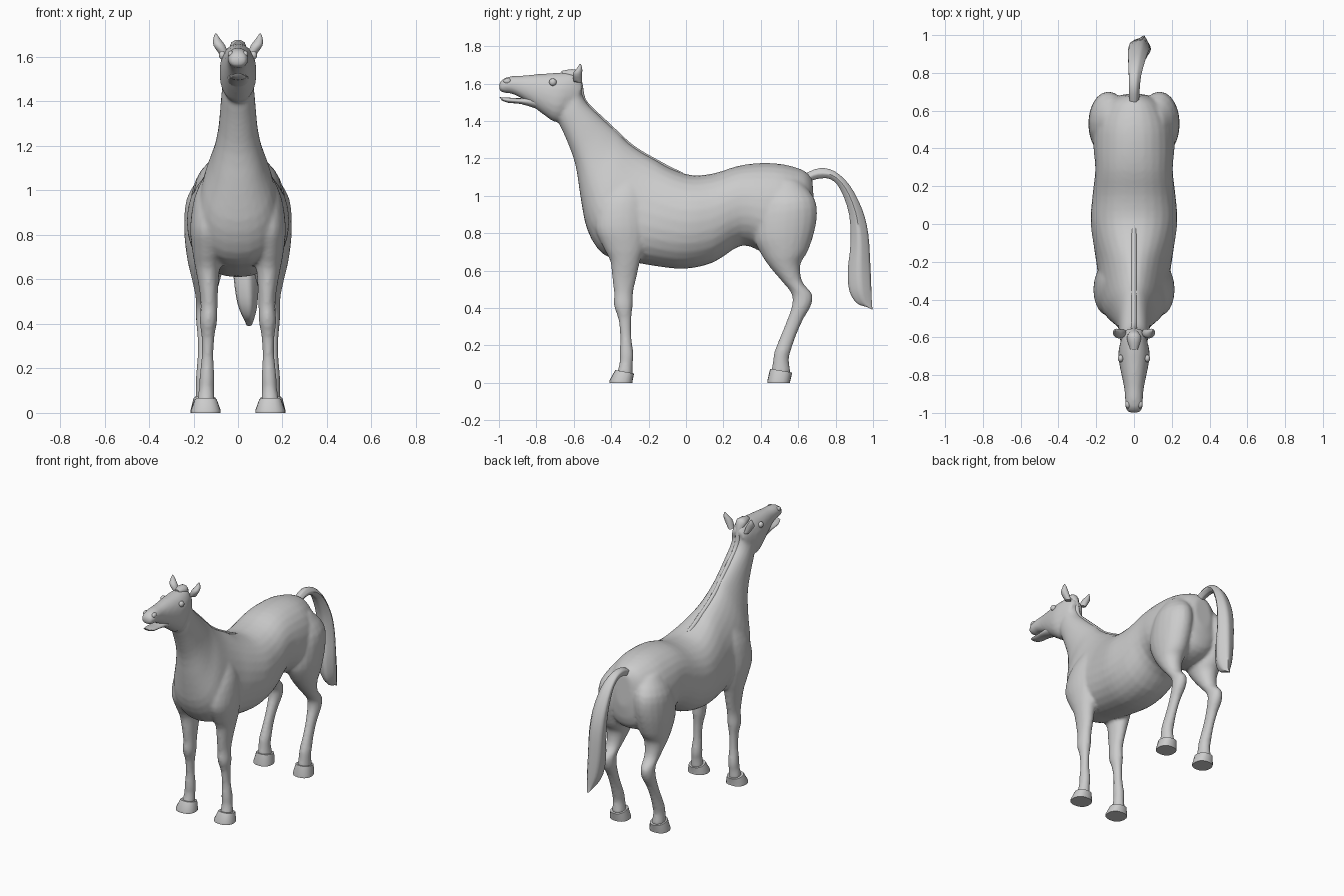
import bpy, bmesh, math
from mathutils import Vector


def catmull(p, q, r, s, t):
    return [0.5 * (2 * b + (c - a) * t + (2 * a - 5 * b + 4 * c - d) * t * t
                   + (3 * b - a - 3 * c + d) * t ** 3) for a, b, c, d in zip(p, q, r, s)]


# Ring = (edge A y, z, edge B y, z, centre x, half width, egg); rings are splined and skinned
def loft(bm, rings, sides=20, steps=3, flip=1, power=1.0, ridges=0.0):
    rings = [list(r) + [0] * (7 - len(r)) for r in rings]
    dense = []
    for i in range(len(rings) - 1):
        p, s = rings[max(i - 1, 0)], rings[min(i + 2, len(rings) - 1)]
        dense += [catmull(p, rings[i], rings[i + 1], s, k / steps) for k in range(steps)]
    dense.append(rings[-1])
    loops = []
    for ay, az, by, bz, x, w, egg in dense:
        loop = []
        for k in range(sides):
            t = 2 * math.pi * k / sides
            c, s = math.cos(t), math.sin(t)
            c = math.copysign(abs(c) ** power, c)
            s = math.copysign(abs(s) ** power, s)
            g = 1 + ridges * math.cos(5 * t)
            loop.append(bm.verts.new((flip * (x + g * w * c * (1 - egg * s)),
                                      (ay + by) / 2 + g * s * (ay - by) / 2,
                                      (az + bz) / 2 + g * s * (az - bz) / 2)))
        loops.append(loop)
    for a, b in zip(loops, loops[1:]):
        for k in range(sides):
            j = (k + 1) % sides
            bm.faces.new((a[k], a[j], b[j], b[k]))
    bm.faces.new(loops[0])
    bm.faces.new(loops[-1])


def finish(name, bm, angle=50):
    bmesh.ops.recalc_face_normals(bm, faces=bm.faces)
    me = bpy.data.meshes.new(name)
    bm.to_mesh(me)
    bm.free()
    ob = bpy.data.objects.new(name, me)
    bpy.context.collection.objects.link(ob)
    bpy.ops.object.select_all(action='DESELECT')
    bpy.context.view_layer.objects.active = ob
    ob.select_set(True)
    bpy.ops.object.shade_smooth_by_angle(angle=math.radians(angle))
    return ob


def part(name, rings, pair=False, **kw):
    bm = bmesh.new()
    for flip in ((1, -1) if pair else (1,)):
        loft(bm, rings, flip=flip, **kw)
    return finish(name, bm)


# Trunk and neck: topline point, underline point, width
trunk = [(.675, 1.09, .69, .88, 0, .06), (.63, 1.135, .665, .74, 0, .14),
         (.52, 1.168, .56, .68, 0, .205, .05), (.40, 1.175, .43, .69, 0, .215, .05),
         (.28, 1.16, .30, .735, 0, .205), (.15, 1.12, .15, .645, 0, .22),
         (.03, 1.11, 0, .61, 0, .23), (-.08, 1.145, -.15, .622, 0, .212, .08),
         (-.16, 1.19, -.30, .65, 0, .19, .18), (-.24, 1.235, -.44, .685, 0, .18, .28),
         (-.31, 1.285, -.525, .81, 0, .155, .3), (-.36, 1.335, -.562, .98, 0, .115, .25),
         (-.41, 1.38, -.59, 1.16, 0, .09, .15), (-.48, 1.445, -.635, 1.29, 0, .08, .05),
         (-.54, 1.51, -.685, 1.40, 0, .072), (-.57, 1.60, -.70, 1.46, 0, .06)]
# Head with upper muzzle
head = [(-.55, 1.60, -.585, 1.47, 0, .05), (-.59, 1.655, -.65, 1.41, 0, .07),
        (-.66, 1.66, -.70, 1.395, 0, .083), (-.73, 1.655, -.75, 1.425, 0, .078),
        (-.80, 1.65, -.81, 1.47, 0, .065), (-.87, 1.643, -.87, 1.515, 0, .052),
        (-.93, 1.64, -.93, 1.545, 0, .047), (-.975, 1.627, -.97, 1.55, 0, .045),
        (-1.0, 1.60, -.998, 1.56, 0, .03)]
# Legs: front edge, back edge, centre x, half width
front_leg = [(-.37, 1.08, -.25, 1.08, .11, .035), (-.46, .96, -.22, .98, .13, .065),
             (-.485, .83, -.21, .84, .14, .075), (-.445, .73, -.22, .73, .138, .068),
             (-.405, .65, -.245, .65, .137, .055), (-.395, .56, -.265, .56, .132, .043),
             (-.385, .48, -.283, .48, .13, .038), (-.385, .41, -.285, .41, .133, .039),
             (-.362, .34, -.292, .34, .135, .029), (-.352, .25, -.292, .25, .137, .027),
             (-.355, .16, -.28, .15, .14, .034), (-.355, .11, -.285, .10, .142, .034),
             (-.37, .05, -.285, .04, .145, .042)]
hind_leg = [(.45, 1.08, .61, 1.08, .10, .06), (.39, .95, .69, .98, .13, .10),
            (.36, .79, .698, .86, .137, .105), (.40, .69, .655, .71, .14, .09),
            (.455, .61, .612, .635, .143, .07), (.515, .54, .622, .54, .145, .05),
            (.562, .48, .675, .475, .147, .042), (.568, .42, .668, .41, .148, .041),
            (.538, .33, .627, .34, .15, .032), (.505, .25, .588, .25, .152, .03),
            (.474, .17, .56, .17, .153, .036), (.465, .12, .55, .12, .153, .036),
            (.455, .05, .562, .045, .15, .043)]

# One blended body skin
bm = bmesh.new()
loft(bm, trunk, sides=28, power=.92)
loft(bm, head, power=.92)
for side in (1, -1):
    loft(bm, front_leg, flip=side)
    loft(bm, hind_leg, flip=side)
body = finish("body", bm)
remesh = body.modifiers.new("blend", 'REMESH')
remesh.mode = 'VOXEL'
remesh.voxel_size = .011
remesh.use_smooth_shade = True
smooth = body.modifiers.new("soften", 'SMOOTH')
smooth.factor = .5
smooth.iterations = 5

# Lower jaw, held slightly open
part("lower_jaw", [(-.79, 1.54, -.79, 1.462, 0, .05), (-.88, 1.522, -.88, 1.49, 0, .041),
                   (-.95, 1.525, -.95, 1.497, 0, .036), (-.997, 1.527, -.985, 1.51, 0, .022)])
# Ears
part("ears", [(-.60, 1.61, -.555, 1.60, .06, .018), (-.605, 1.65, -.555, 1.65, .083, .026),
              (-.585, 1.68, -.555, 1.68, .095, .016), (-.568, 1.705, -.562, 1.705, .10, .003)],
     pair=True, sides=12)
# Hooves
part("front_hooves", [(-.378, .068, -.278, .05, .145, .05), (-.41, .012, -.285, .012, .145, .067),
                      (-.41, 0, -.285, 0, .145, .067)], pair=True, steps=1, power=.85)
part("hind_hooves", [(.45, .075, .568, .055, .15, .05), (.435, .012, .558, .012, .15, .063),
                     (.435, 0, .556, 0, .15, .063)], pair=True, steps=1, power=.85)
# Tail, drifting to one side
part("tail", [(.64, 1.12, .65, 1.07, 0, .025), (.715, 1.147, .70, 1.09, 0, .028),
              (.795, 1.13, .77, 1.09, .003, .032), (.875, 1.055, .825, 1.035, .01, .042),
              (.94, .93, .873, .90, .018, .052), (.973, .80, .88, .74, .025, .055),
              (.985, .62, .866, .60, .032, .054), (.99, .50, .875, .49, .04, .045),
              (.993, .43, .915, .425, .047, .025), (.997, .39, .97, .405, .05, .012)],
     ridges=.07)
# Mane ridge with forelock
crest = [(-.02, 1.118), (-.10, 1.157), (-.16, 1.19), (-.24, 1.235), (-.31, 1.285), (-.41, 1.38),
         (-.48, 1.445), (-.54, 1.51)]
part("mane", [(y + .005, z + .006, y - .03, z - .04, 0, .018) for y, z in crest]
     + [(-.552, 1.60, -.60, 1.57, 0, .022), (-.575, 1.665, -.60, 1.61, 0, .034),
        (-.61, 1.678, -.615, 1.62, 0, .036), (-.665, 1.668, -.66, 1.63, 0, .022)], sides=10)


# Eyes and nostril rims
def balls(name, centre, radius, scale):
    bm = bmesh.new()
    for side in (1, -1):
        made = bmesh.ops.create_uvsphere(bm, u_segments=14, v_segments=8, radius=radius)["verts"]
        for v in made:
            v.co = Vector((side * centre[0] + v.co.x * scale[0],
                           centre[1] + v.co.y * scale[1], centre[2] + v.co.z * scale[2]))
    finish(name, bm)


balls("eyes", (.07, -.712, 1.607), .02, (.8, 1, 1))
balls("nostrils", (.032, -.955, 1.612), .018, (.8, 1.2, .9))
